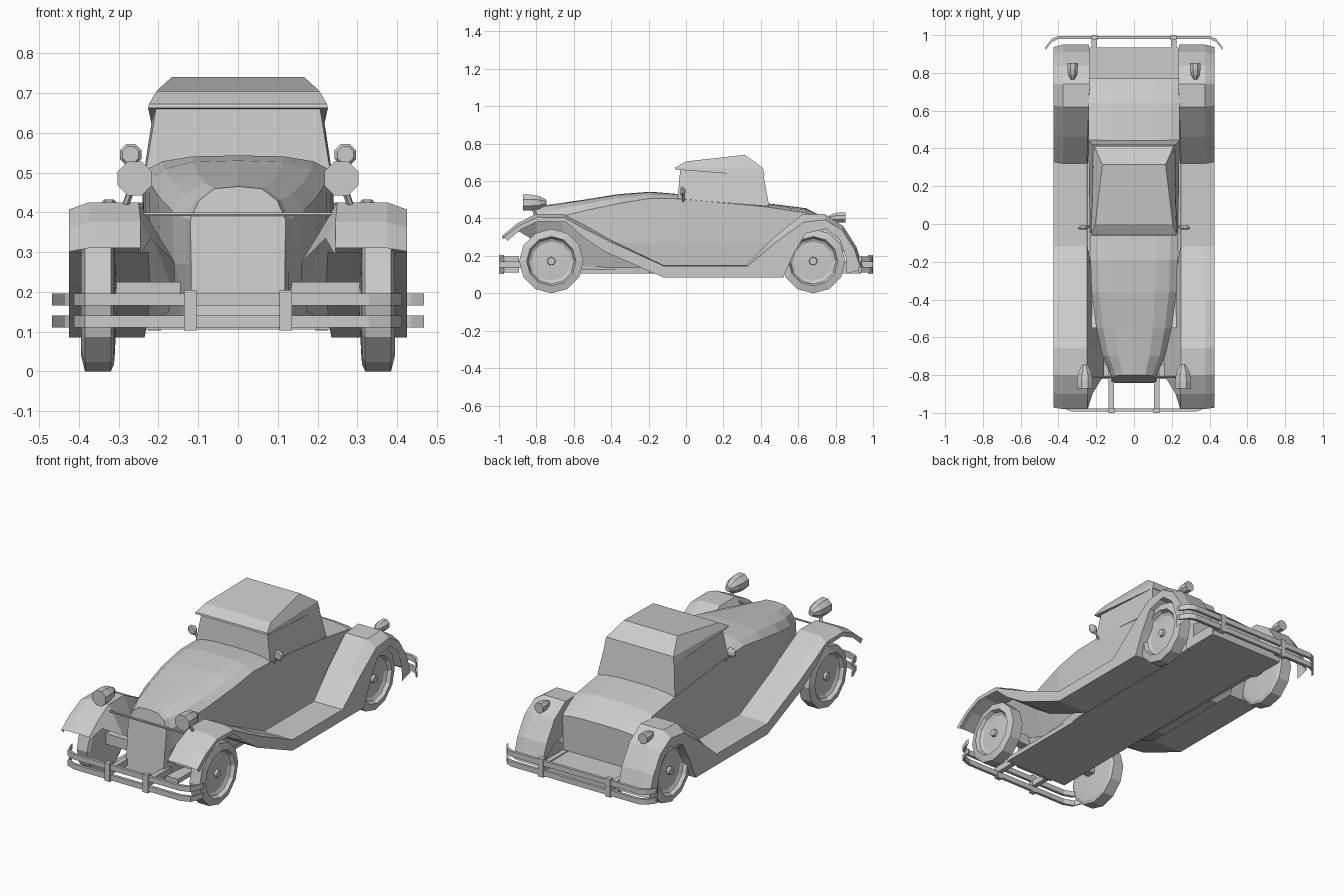
import bpy, bmesh, math
from mathutils import Vector

if "Cube" in bpy.data.objects:
    bpy.data.objects.remove(bpy.data.objects["Cube"])


def finish(name, bm, mirror=False):
    bmesh.ops.recalc_face_normals(bm, faces=bm.faces)
    me = bpy.data.meshes.new(name)
    bm.to_mesh(me)
    bm.free()
    ob = bpy.data.objects.new(name, me)
    bpy.context.collection.objects.link(ob)
    if mirror:
        ob.modifiers.new("Mirror", 'MIRROR').use_mirror_merge = False
    return ob


def loft(name, rings, closed=True, caps=True, mirror=False):
    bm = bmesh.new()
    rows = [[bm.verts.new(p) for p in r] for r in rings]
    n = len(rows[0])
    for a, b in zip(rows, rows[1:]):
        for i in range(n if closed else n - 1):
            j = (i + 1) % n
            bm.faces.new((a[i], a[j], b[j], b[i]))
    if caps:
        bm.faces.new(rows[0])
        bm.faces.new(rows[-1])
    return finish(name, bm, mirror)


def lathe(name, profile, n, centre, axis, mirror=True):
    # profile of (radius, distance along axis)
    c, rings = Vector(centre), []
    for r, a in profile:
        ring = []
        for k in range(n):
            t = 2 * math.pi * (k + (0 if axis == 'X' else 0.5)) / n
            u, v = r * math.cos(t), r * math.sin(t)
            ring.append(c + Vector((a, u, v) if axis == 'X' else (u, a, v)))
        rings.append(ring)
    return loft(name, rings, mirror=mirror)


def box(name, x0, x1, y0, y1, z0, z1, mirror=False):
    return loft(name, [[(x, y0, z0), (x, y1, z0), (x, y1, z1), (x, y0, z1)] for x in (x0, x1)],
                mirror=mirror)


def rod(name, a, b, r, n=6, mirror=False):
    a, b = Vector(a), Vector(b)
    q = (b - a).to_track_quat('Z', 'Y')
    ring = [q @ Vector((r * math.cos(k * 2 * math.pi / n), r * math.sin(k * 2 * math.pi / n), 0))
            for k in range(n)]
    return loft(name, [[a + p for p in ring], [b + p for p in ring]], mirror=mirror)


# Main body: hood, cowl, doors and rear deck as one loft
body = []
for y, w, zt, c, wb, lean in [
        (-0.80, .12, .465, .085, .118, .04), (-0.77, .13, .468, .085, .125, .03),
        (-0.70, .165, .478, .075, .135, 0), (-0.55, .20, .50, .06, .16, 0),
        (-0.36, .225, .53, .05, .19, 0), (-0.19, .23, .543, .035, .21, 0),
        (-0.03, .235, .53, .025, .215, 0), (0.43, .24, .482, .02, .22, 0),
        (0.64, .24, .455, .025, .225, 0), (0.71, .238, .42, .02, .228, 0),
        (0.77, .235, .37, .015, .23, 0)]:
    half = [(0, zt), (w * .5, zt - .07 * c), (w * .82, zt - .42 * c), (w, zt - c),
            (w * .98, .27), (wb, .11)]
    pts = half + [(-x, z) for x, z in half[:0:-1]]
    body.append([(x, y - lean * (zt - z) / .35, z) for x, z in pts])
loft("body", body)

# Floor and rear shelf
box("floor", -.20, .20, -.82, .93, .105, .13)
box("rear_shelf", -.235, .235, .72, .935, .105, .165)

# Cabin glasshouse and roof
def quad(yf, wf, zf, yr, wr, zr):
    return [(-wf, yf, zf), (wf, yf, zf), (wr, yr, zr), (-wr, yr, zr)]

loft("cabin", [quad(-.045, .232, .505, .445, .242, .465),
               quad(-.03, .205, .67, .41, .213, .655)])
loft("roof", [quad(-.06, .226, .662, .42, .218, .625),
              quad(-.058, .224, .672, .412, .21, .67),
              quad(.00, .205, .705, .315, .167, .74)])

# Fenders joined by the running board, one strip per side
strip = []
# inner x, valance x, valance drop, top y z, lower y z, shoulder drop
for xi, xv, e, yt, zt, yl, zl, d in [
        (.245, .245, .02, -.98, .31, -.955, .28, .3),
        (.245, .22, .04, -.90, .375, -.885, .34, .4),
        (.25, .16, .15, -.80, .425, -.79, .385, .45),
        (.25, .16, .23, -.66, .425, -.64, .38, .45),
        (.25, .175, .22, -.55, .37, -.55, .30, .3),
        (.25, .20, .15, -.40, .285, -.43, .22, .15),
        (.25, .245, .01, -.12, .15, -.12, .085, .05),
        (.25, .245, .01, .32, .15, .52, .085, .05),
        (.245, .235, .10, .46, .29, .575, .21, .2),
        (.24, .235, .16, .62, .42, .64, .32, .4),
        (.235, .235, .18, .74, .425, .75, .345, .4),
        (.235, .235, .14, .84, .36, .82, .29, .3),
        (.235, .235, .08, .91, .25, .855, .19, .2),
        (.24, .24, .02, .95, .13, .86, .105, .15)]:
    strip.append([(xv, yt, zt - e), (xi, yt, zt), (.375, yt, zt),
                  (.425, yt + d * (yl - yt), zt + d * (zl - zt)), (.425, yl, zl)])
loft("fender", strip, closed=False, caps=False, mirror=True)

# Running board underside between the wheel arches
loft("running_board_underside",
     [[(x, y, z), (.425, y, z)] for x, y, z in
      ((.20, -.55, .30), (.21, -.43, .22), (.235, -.12, .085), (.235, .52, .085),
       (.235, .575, .21), (.235, .64, .32))],
     closed=False, caps=False, mirror=True)

# Wheels and axles
for label, y in (("front", -.72), ("rear", .68)):
    lathe(label + "_wheel", [(.03, .305), (.13, .31), (.155, .312), (.172, .32),
                             (.172, .385), (.132, .395), (.122, .375),
                             (.105, .366), (.022, .37), (.02, .385)],
          12, (0, y, .172), 'X')
    box(label + "_axle", -.32, .32, y - .025, y + .025, .165, .225)

# Bumpers: two bent bars, vertical clamps and arms
for label, path, s, bx in (
        ("front", [(.33, .985), (.385, .965), (.412, .90)], -1, .12),
        ("rear", [(.40, .988), (.435, .972), (.468, .93)], 1, .21)):
    pts = [(-x, y) for x, y in path[::-1]] + path
    for k, z in enumerate((.125, .181)):
        loft(f"{label}_bumper_bar_{k}",
             [[(x, s * y + a * .008, z + b * .015)
               for a, b in ((-1, -1), (1, -1), (1, 1), (-1, 1))] for x, y in pts])
    ys = sorted((s * .974, s * 1.0))
    box(label + "_bumper_clamp", bx - .016, bx + .016, *ys, .102, .205, True)
    ys = sorted((s * .78, s * .98))
    box(label + "_bumper_arm", bx - .014, bx + .014, *ys, .135, .17, True)

# Headlights with stands and tie bar
lathe("headlight", [(.046, -.872), (.046, -.83), (.038, -.785), (.015, -.745)],
      8, (.26, 0, .485), 'Y')
rod("headlight_stand", (.285, -.80, .41), (.268, -.82, .46), .009, mirror=True)
rod("headlight_tie_bar", (-.25, -.81, .395), (.25, -.81, .395), .005)

# Tail lights on the rear fenders
lathe("tail_light", [(.03, .852), (.03, .82), (.024, .79), (.01, .765)],
      8, (.325, 0, .405), 'Y')
rod("tail_light_stand", (.325, .79, .36), (.325, .81, .40), .008, mirror=True)

# Door mirrors
lathe("mirror", [(.022, -.03), (.029, -.022), (.024, -.012), (.010, -.004)],
      8, (.27, 0, .545), 'Y')
rod("mirror_stem", (.232, -.015, .49), (.265, -.015, .535), .006, mirror=True)
